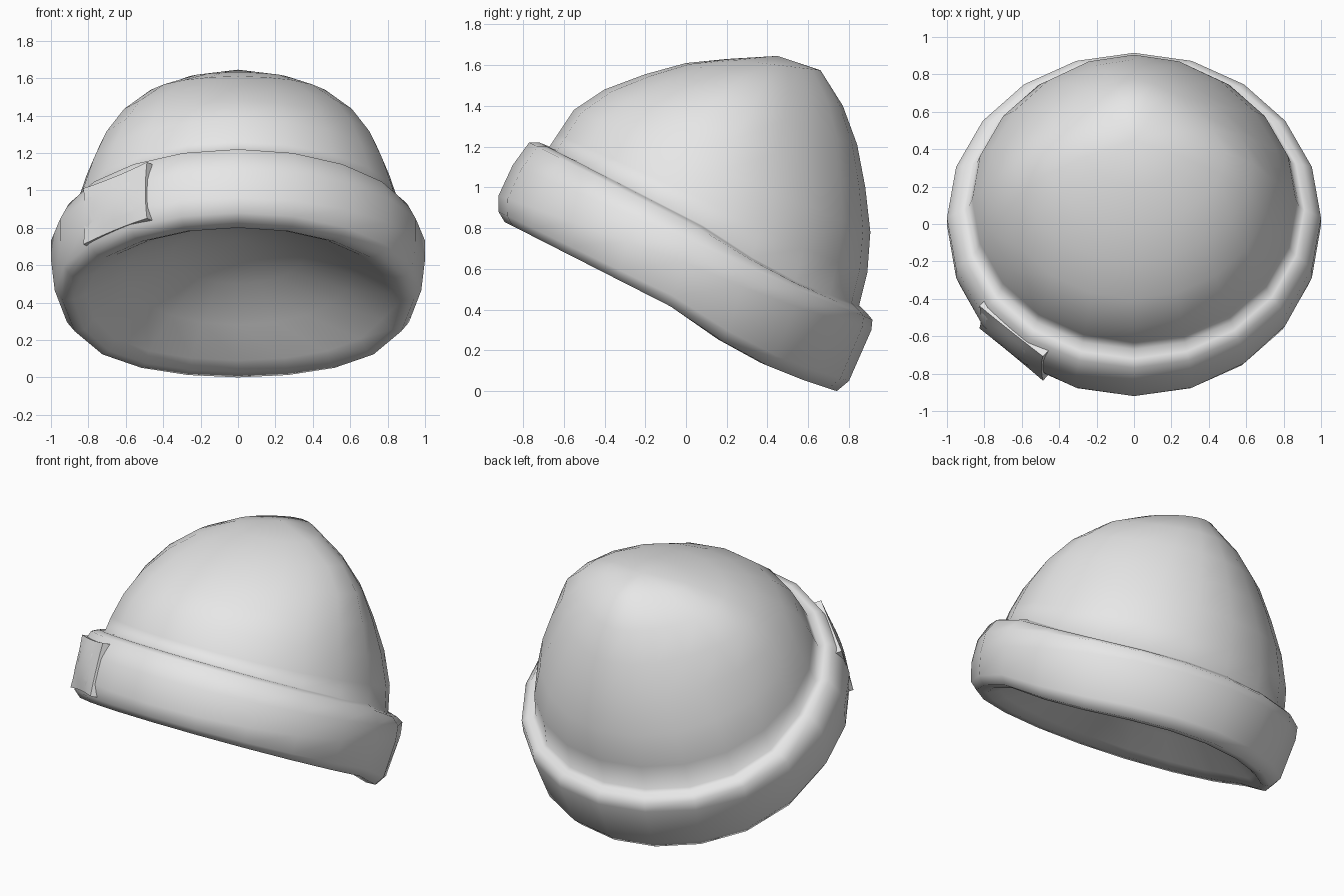
import bpy, bmesh
from math import sin, cos, pi
from mathutils import Vector

cube = bpy.data.objects.get("Cube")
if cube:
    bpy.data.objects.remove(cube, do_unlink=True)

wool = bpy.data.materials.new("grey wool")
wool.use_nodes = True
GREY = (0.8, 0.8, 0.8, 1)
wool.diffuse_color = GREY
wool.node_tree.nodes["Principled BSDF"].inputs["Base Color"].default_value = GREY
SIDES = 20


def finish(name, bm, angle):
    bmesh.ops.recalc_face_normals(bm, faces=bm.faces)
    mesh = bpy.data.meshes.new(name)
    bm.to_mesh(mesh)
    bm.free()
    mesh.materials.append(wool)
    obj = bpy.data.objects.new(name, mesh)
    bpy.context.collection.objects.link(obj)
    bpy.ops.object.select_all(action='DESELECT')
    obj.select_set(True)
    bpy.context.view_layer.objects.active = obj
    bpy.ops.object.shade_smooth_by_angle(angle=angle)
    return obj


def add_ring(bm, front_y, front_z, back_y, back_z, width, sag, pinch):
    """Tilted oval through a front and a back point; its back half sags and narrows."""
    verts = []
    for i in range(SIDES):
        a = 2 * pi * i / SIDES
        t = -cos(a)
        back = max(t, 0)
        x = width * sin(a) * (1 - pinch * back)
        y = (front_y + back_y) / 2 + t * (back_y - front_y) / 2
        z = (front_z + back_z) / 2 + t * (back_z - front_z) / 2
        verts.append(bm.verts.new((x, y, z - sag * sin(pi * back))))
    return verts


def loft(bm, rings, apex):
    loops = [add_ring(bm, *r) for r in rings]
    for low, high in zip(loops, loops[1:]):
        for i in range(SIDES):
            j = (i + 1) % SIDES
            bm.faces.new((low[i], low[j], high[j], high[i]))
    tip = bm.verts.new(apex)
    for i in range(SIDES):
        bm.faces.new((loops[-1][i], loops[-1][(i + 1) % SIDES], tip))


# Each ring: front y, front z, back y, back z, half width, sag, pinch
cuff = [
    (-0.82, 0.80, 0.67, 0.03, 0.88, 0.05, 0.06),
    (-0.89, 0.83, 0.74, 0.00, 0.94, 0.05, 0.08),
    (-0.92, 0.88, 0.80, 0.05, 0.98, 0.05, 0.06),
    (-0.92, 0.96, 0.91, 0.30, 1.00, 0.02, 0),
    (-0.85, 1.11, 0.915, 0.35, 1.00, 0.01, 0),
    (-0.77, 1.22, 0.89, 0.38, 0.95, 0.03, 0),
    (-0.72, 1.22, 0.87, 0.40, 0.91, 0.04, 0),
]
crown = [
    (-0.67, 1.20, 0.85, 0.42, 0.885, 0.04, 0),
    (-0.63, 1.26, 0.89, 0.58, 0.865, 0.02, 0),
    (-0.55, 1.38, 0.905, 0.78, 0.81, 0, 0.04),
    (-0.40, 1.48, 0.88, 1.00, 0.74, 0, 0.13),
    (-0.20, 1.555, 0.84, 1.21, 0.64, 0, 0.22),
    (0.00, 1.61, 0.77, 1.40, 0.49, 0, 0.3),
    (0.20, 1.63, 0.66, 1.575, 0.27, 0, 0.35),
]
lining = [
    (-0.74, 0.80, 0.61, 0.09, 0.81, 0.03, 0),
    (-0.51, 0.82, 0.51, 0.28, 0.61, 0, 0),
    (-0.24, 0.81, 0.35, 0.50, 0.35, 0, 0),
]

# Knitted hat: turned-up cuff and crown outside, shallow hollow underneath
bm = bmesh.new()
loft(bm, cuff + crown, (0, 0.45, 1.645))
loft(bm, cuff[:1] + lining, (0, 0.09, 0.73))
bmesh.ops.remove_doubles(bm, verts=bm.verts, dist=0.001)
finish("knitted_hat", bm, pi / 2)

# Square patch on the right front of the cuff, with pulled-out corners
bl, br = Vector((-0.80, -0.53, 0.70)), Vector((-0.46, -0.81, 0.84))
tl, tr = Vector((-0.80, -0.41, 1.00)), Vector((-0.46, -0.68, 1.14))
normal = (br - bl).cross(tl - bl).normalized()
N = 6


def patch_point(u, v, lift):
    s, t = 2 * u - 1, 2 * v - 1
    pu = 0.5 + s / 2 * (0.95 + 0.05 * t * t)
    pv = 0.5 + t / 2 * (0.95 + 0.05 * s * s)
    bulge = 0.025 * (1 - s * s) * (1 - t * t)
    return bl.lerp(br, pu).lerp(tl.lerp(tr, pu), pv) + normal * (lift + bulge)


bm = bmesh.new()
grids = [[[bm.verts.new(patch_point(i / N, j / N, lift)) for j in range(N + 1)]
          for i in range(N + 1)] for lift in (0.04, -0.05)]
for g in grids:
    for i in range(N):
        for j in range(N):
            bm.faces.new((g[i][j], g[i + 1][j], g[i + 1][j + 1], g[i][j + 1]))
bmesh.ops.bridge_loops(bm, edges=[e for e in bm.edges if e.is_boundary])
finish("cuff_patch", bm, pi / 4)
